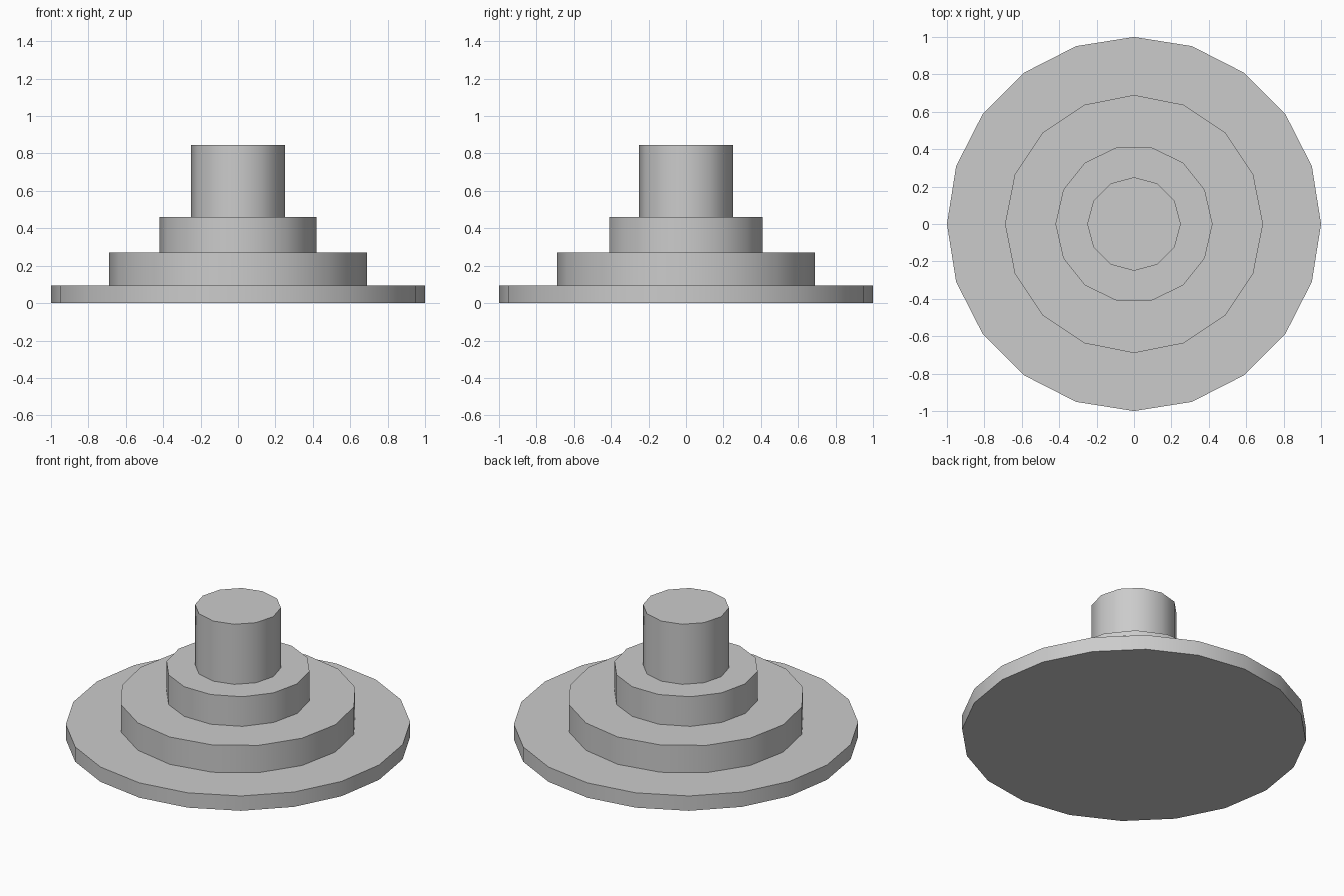
import bpy
import math

if "Cube" in bpy.data.objects:
    bpy.data.objects.remove(bpy.data.objects["Cube"])

# Stacked round tiers: name, sides, radius, bottom, top
TIERS = [
    ("base_disc", 20, 1.00, 0.00, 0.095),
    ("lower_step", 16, 0.69, 0.095, 0.27),
    ("upper_step", 14, 0.42, 0.27, 0.46),
    ("top_post", 12, 0.25, 0.46, 0.845),
]


def add_tier(name, sides, radius, bottom, top):
    # Quarter turn puts a corner on the x axis
    bpy.ops.mesh.primitive_cylinder_add(
        vertices=sides, radius=radius, depth=top - bottom,
        location=(0, 0, (bottom + top) / 2), rotation=(0, 0, math.pi / 2))
    bpy.context.object.name = name
    # Smooth walls, sharp rims
    bpy.ops.object.shade_smooth_by_angle(angle=math.radians(40))


for tier in TIERS:
    add_tier(*tier)
